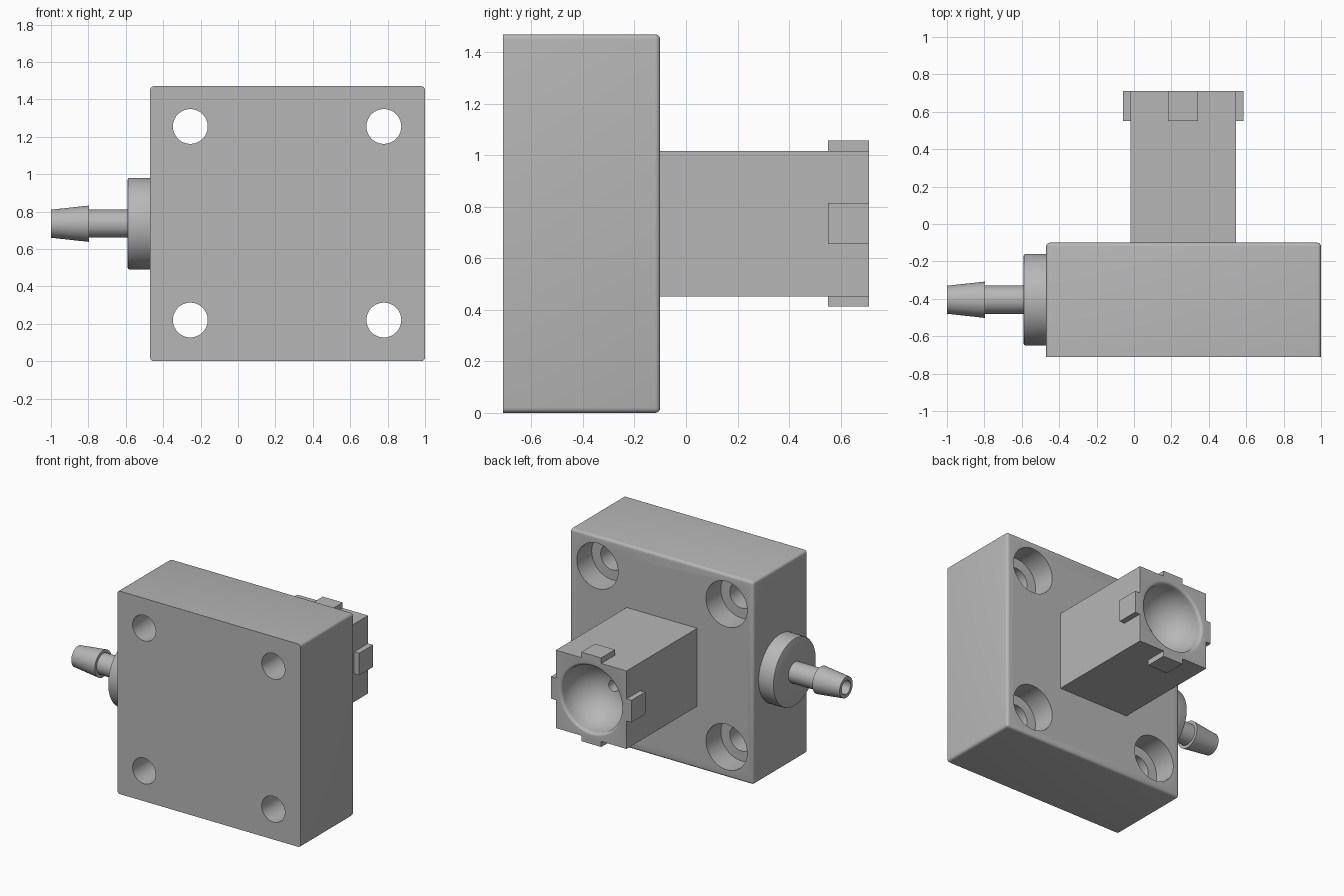
import bpy, bmesh, math
from mathutils import Matrix, Vector

cube = bpy.data.objects.get("Cube")
if cube:
    bpy.data.objects.remove(cube, do_unlink=True)

grey = bpy.data.materials.new("grey plastic")
grey.use_nodes = True
colour = (0.47, 0.47, 0.47, 1)
grey.diffuse_color = colour
grey.node_tree.nodes["Principled BSDF"].inputs["Base Color"].default_value = colour


def finish(name, bm):
    bmesh.ops.recalc_face_normals(bm, faces=bm.faces)
    mesh = bpy.data.meshes.new(name)
    bm.to_mesh(mesh)
    bm.free()
    mesh.materials.append(grey)
    obj = bpy.data.objects.new(name, mesh)
    bpy.context.collection.objects.link(obj)
    return obj


def box(name, low, high, bevel=0):
    """Box between two corners; bevel rounds all edges but the front ones."""
    low, high = Vector(low), Vector(high)
    bm = bmesh.new()
    bmesh.ops.create_cube(bm, size=1)
    bmesh.ops.scale(bm, vec=high - low, verts=bm.verts)
    bmesh.ops.translate(bm, vec=(low + high) / 2, verts=bm.verts)
    if bevel:
        edges = [e for e in bm.edges
                 if any(v.co.y > low.y + bevel for v in e.verts)]
        bmesh.ops.bevel(bm, geom=edges, offset=bevel, segments=4,
                        profile=0.5, affect='EDGES')
    return finish(name, bm)


def lathe(name, profile, axis, centre, closed=False, steps=64):
    """Turn (radius, position) points about the x or y axis."""
    bm = bmesh.new()
    verts = [bm.verts.new((r, 0, t)) for r, t in profile]
    pairs = list(zip(verts, verts[1:]))
    if closed:
        pairs.append((verts[-1], verts[0]))
    edges = [bm.edges.new(p) for p in pairs]
    bmesh.ops.spin(bm, geom=verts + edges, cent=(0, 0, 0), axis=(0, 0, 1),
                   angle=math.tau, steps=steps, use_duplicate=False)
    bmesh.ops.remove_doubles(bm, verts=bm.verts, dist=1e-5)
    turn = Vector((0, 0, 1)).rotation_difference(Vector(axis)).to_matrix().to_4x4()
    bm.transform(Matrix.Translation(centre) @ turn)
    return finish(name, bm)


def cut(obj, cutters):
    bpy.context.view_layer.objects.active = obj
    for cutter in cutters:
        mod = obj.modifiers.new("cut", 'BOOLEAN')
        mod.operation = 'DIFFERENCE'
        mod.solver = 'EXACT'
        mod.object = cutter
        bpy.ops.object.modifier_apply(modifier=mod.name)


def smooth(obj):
    bpy.ops.object.select_all(action='DESELECT')
    obj.select_set(True)
    bpy.context.view_layer.objects.active = obj
    bpy.ops.object.shade_smooth_by_angle(angle=math.radians(35))


X, Y = (1, 0, 0), (0, 1, 0)
FRONT, BACK, END = -0.71, -0.10, 0.71
MID_X, MID_Y, MID_Z = 0.2625, -0.405, 0.735
HALF = 0.2825

# Mounting block and square socket arm
body = box("body_block", (-0.47, FRONT, 0), (1, BACK, 1.47), bevel=0.02)
arm = box("socket_arm", (MID_X - HALF, BACK, MID_Z - HALF),
          (MID_X + HALF, END, MID_Z + HALF))

# Counterbored screw holes
screws = [lathe("screw_cutter",
                [(0, FRONT - 0.1), (0.093, FRONT - 0.1), (0.093, BACK - 0.17),
                 (0.165, BACK - 0.17), (0.165, BACK + 0.1), (0, BACK + 0.1)],
                Y, (x, 0, z))
          for x in (-0.255, 0.78) for z in (0.22, 1.255)]

# Hollow ball cup with rounded rim, leading to the inner passage
ball, hole = 0.24, 0.04
cup_y = END - 0.02
cup = [(0, MID_Y), (hole, MID_Y)]
start = math.asin(hole / ball)
for i in range(17):
    a = start + (math.pi / 2 - start) * i / 16
    cup.append((ball * math.sin(a), cup_y - ball * math.cos(a)))
for i in range(1, 6):
    a = math.pi / 2 * i / 5
    cup.append((ball + 0.02 * (1 - math.cos(a)), cup_y + 0.02 * math.sin(a)))
cup += [(ball + 0.02, END + 0.1), (0, END + 0.1)]
cup_cutter = lathe("cup_cutter", cup, Y, (MID_X, 0, MID_Z))
bore_cutter = lathe("bore_cutter",
                    [(0, -0.6), (0.05, -0.6), (0.05, MID_X + 0.05), (0, MID_X + 0.05)],
                    X, (0, MID_Y, MID_Z))

cut(body, screws + [cup_cutter, bore_cutter])
cut(arm, [cup_cutter])
for helper in screws + [cup_cutter, bore_cutter]:
    bpy.data.objects.remove(helper, do_unlink=True)

# Four tabs around the arm's open end
for name, dx, dz in (("left", 1, 0), ("right", -1, 0), ("top", 0, 1), ("bottom", 0, -1)):
    cx, cz = MID_X + dx * (HALF + 0.02), MID_Z + dz * (HALF + 0.02)
    wx, wz = (0.02, 0.08) if dx else (0.08, 0.02)
    box(name + "_tab", (cx - wx, 0.552, cz - wz), (cx + wx, END, cz + wz))

# Flanged hose barb with open bore
barb = lathe("hose_barb",
             [(0.05, -0.47), (0.05, -1), (0.075, -1), (0.097, -0.797),
              (0.075, -0.797), (0.075, -0.59), (0.235, -0.59), (0.242, -0.587),
              (0.245, -0.58), (0.245, -0.47)],
             X, (0, MID_Y, MID_Z), closed=True)

for obj in (body, arm, barb):
    smooth(obj)
